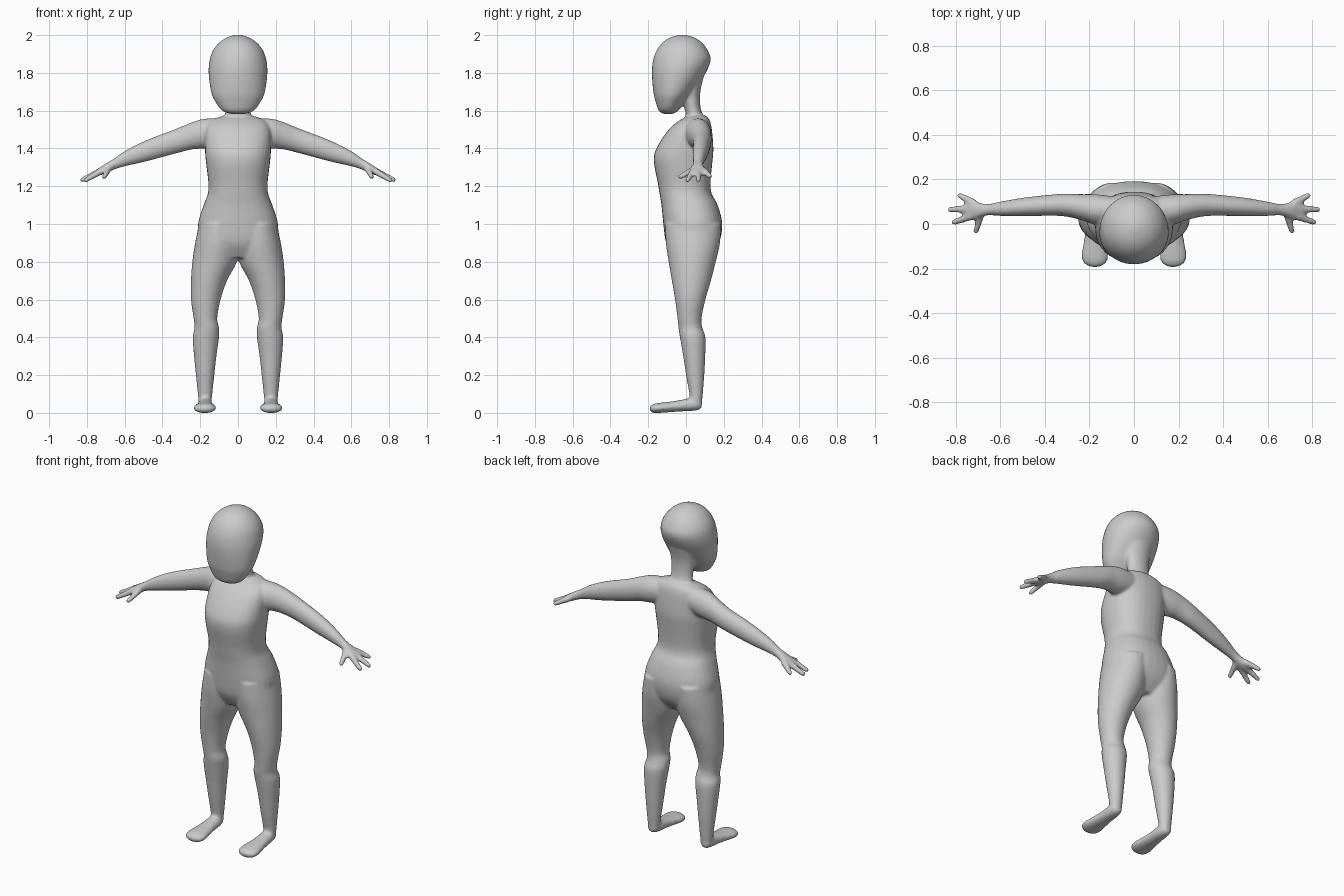
import bpy, bmesh
from math import cos, sin, pi
from mathutils import Vector

SEG = 32
bm = bmesh.new()


def spow(v, p):
    return (abs(v) ** p) * (1 if v >= 0 else -1)


def smooth_rows(rows, steps=4):
    """Catmull-Rom interpolation of rows of numbers."""
    out = []
    for i in range(len(rows) - 1):
        p0, p1 = rows[max(i - 1, 0)], rows[i]
        p2, p3 = rows[i + 1], rows[min(i + 2, len(rows) - 1)]
        for s in range(steps):
            t = s / steps
            out.append([0.5 * (2 * b + (c - a) * t + (2 * a - 5 * b + 4 * c - d) * t * t
                               + (3 * b - a - 3 * c + d) * t ** 3)
                        for a, b, c, d in zip(p0, p1, p2, p3)])
    out.append(list(rows[-1]))
    return out


def loft(rows, axis, side=1, power=2.0):
    """Closed tube through rows (position, lo1, hi1, lo2, hi2) along an axis."""
    others = [k for k in range(3) if k != axis]
    rings = []
    for pos, a0, a1, b0, b1 in smooth_rows(rows):
        ring = []
        for k in range(SEG):
            t = 2 * pi * k / SEG
            co = [0, 0, 0]
            co[axis] = pos
            co[others[0]] = (a0 + a1) / 2 + (a1 - a0) / 2 * spow(cos(t), 2 / power)
            co[others[1]] = (b0 + b1) / 2 + (b1 - b0) / 2 * spow(sin(t), 2 / power)
            co[0] *= side
            ring.append(bm.verts.new(co))
        rings.append(ring)
    for r, q in zip(rings, rings[1:]):
        for k in range(SEG):
            n = (k + 1) % SEG
            bm.faces.new((r[k], r[n], q[n], q[k]))
    bm.faces.new(rings[0][::-1])
    bm.faces.new(rings[-1])


def finger(a, b, r0, r1, side):
    """Chain of shrinking spheres from base a to tip b."""
    a, b = Vector(a), Vector(b)
    for i in range(15):
        t = i / 14
        p = a.lerp(b, t)
        p.x *= side
        s = bmesh.ops.create_icosphere(bm, subdivisions=2, radius=r0 + (r1 - r0) * t)
        bmesh.ops.translate(bm, verts=s["verts"], vec=p)


def upright(rows, power=2.0):
    """Symmetric loft: rows of (z, half width, y front, y back)."""
    loft([(z, -w, w, f, b) for z, w, f, b in rows], 2, 1, power)


# Head
upright([(1.583, .035, -.12, -.07), (1.6, .085, -.145, -.04), (1.65, .122, -.162, 0),
         (1.7, .143, -.173, .04), (1.8, .156, -.181, .105), (1.87, .15, -.174, .131),
         (1.92, .132, -.155, .115), (1.96, .1, -.125, .085), (1.987, .06, -.085, .045),
         (2.002, .015, -.035, -.005)])
# Neck
upright([(1.52, .1, -.01, .11), (1.57, .072, 0, .092), (1.62, .066, -.01, .077),
         (1.7, .075, -.02, .076), (1.8, .09, -.02, .1)])
# Torso and hips
upright([(.82, .15, -.06, .12), (.9, .205, -.105, .175), (1, .212, -.12, .192),
         (1.1, .182, -.13, .168), (1.16, .16, -.14, .136), (1.22, .157, -.15, .13),
         (1.33, .17, -.17, .14), (1.4, .175, -.157, .145), (1.5, .172, -.092, .137),
         (1.55, .14, -.032, .125), (1.575, .07, .02, .105)], 2.3)

for side in (1, -1):
    # Legs
    loft([(.03, .15, .2, .03, .075), (.06, .14, .209, .02, .085), (.1, .136, .213, .018, .089),
          (.2, .125, .223, 0, .097), (.3, .114, .233, -.015, .102), (.4, .1, .24, -.032, .103),
          (.45, .1, .23, -.04, .087), (.5, .11, .235, -.045, .082), (.6, .092, .249, -.058, .103),
          (.7, .058, .249, -.075, .132), (.8, .006, .242, -.092, .158), (.9, -.01, .227, -.107, .18),
          (1, 0, .205, -.11, .185)], 2, side)
    # Feet
    loft([(.084, .16, .19, .03, .06), (.07, .145, .205, .016, .08), (.03, .135, .213, .01, .08),
          (-.02, .132, .217, .008, .07), (-.08, .124, .226, .004, .06), (-.14, .115, .236, 0, .053),
          (-.175, .125, .226, 0, .046), (-.192, .155, .196, .012, .034)], 1, side)
    # Arms and palms
    loft([(.06, 0, .12, 1.42, 1.56), (.17, -.003, .133, 1.4, 1.558), (.24, .018, .134, 1.395, 1.54),
          (.33, .036, .135, 1.373, 1.503), (.49, .035, .119, 1.33, 1.442), (.6, .036, .1, 1.305, 1.386),
          (.655, .039, .09, 1.288, 1.348), (.7, .026, .098, 1.268, 1.32),
          (.735, .018, .112, 1.256, 1.297), (.758, .03, .105, 1.255, 1.28)], 0, side)
    # Fingers and thumb
    for base, tip in (((.72, .095, 1.283), (.78, .127, 1.252)), ((.74, .068, 1.274), (.824, .065, 1.234)),
                      ((.73, .035, 1.277), (.806, .008, 1.232)), ((.685, .05, 1.293), (.708, -.03, 1.25))):
        finger(base, tip, .019, .014, side)

bmesh.ops.recalc_face_normals(bm, faces=bm.faces[:])
mesh = bpy.data.meshes.new("body")
bm.to_mesh(mesh)
bm.free()
body = bpy.data.objects.new("body", mesh)
bpy.context.collection.objects.link(body)

# Fuse the parts into one smooth skin
rem = body.modifiers.new("fuse", "REMESH")
rem.mode = "VOXEL"
rem.voxel_size = .008
rem.use_smooth_shade = True
sm = body.modifiers.new("soften", "SMOOTH")
sm.factor = .5
sm.iterations = 6
